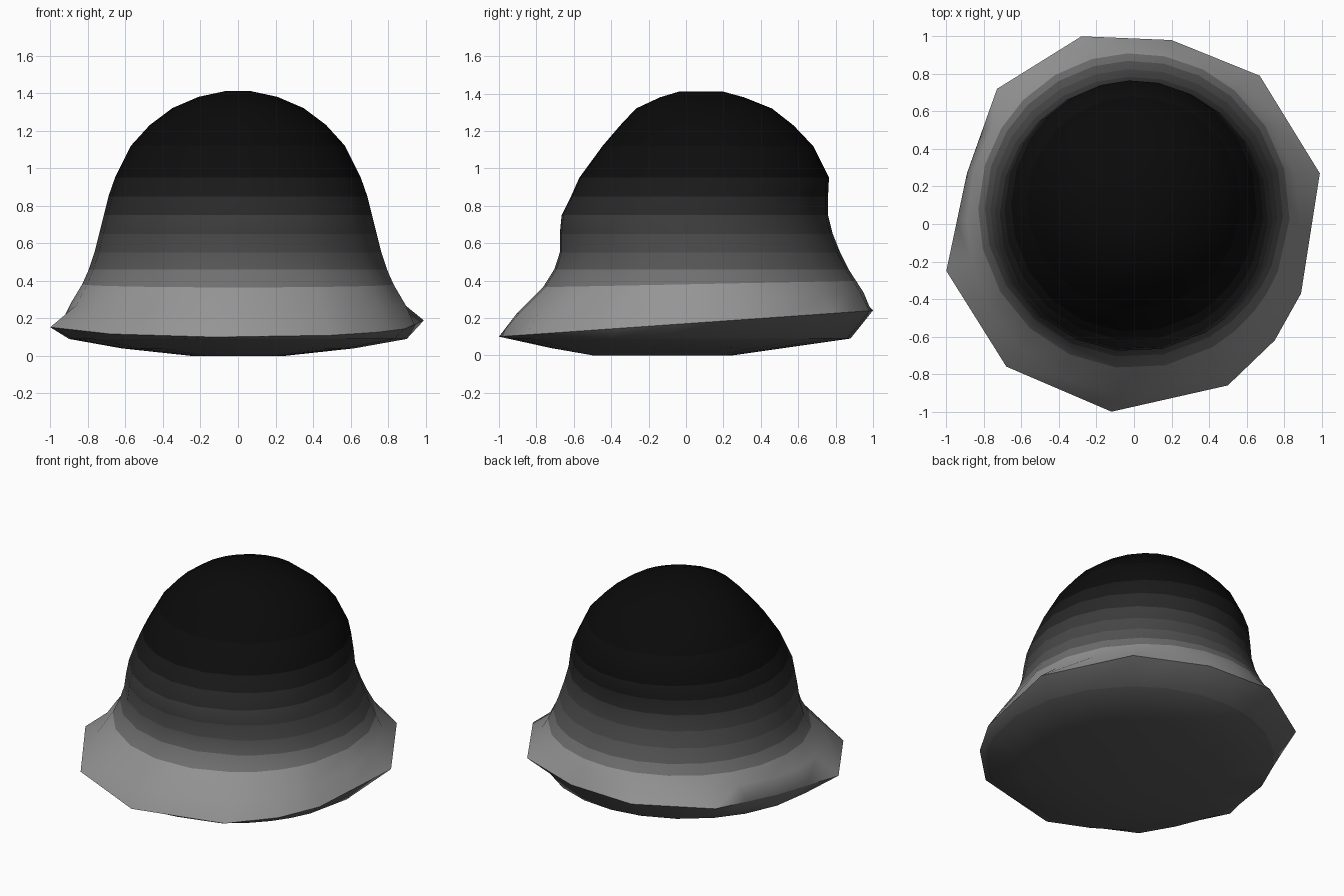
import bpy, bmesh, math
from mathutils import Vector

if "Cube" in bpy.data.objects:
    bpy.data.objects.remove(bpy.data.objects["Cube"])

# Irregular rim outline seen from above
rim = [(-0.28, 1.0), (0.2, 0.98), (0.67, 0.79), (0.99, 0.27), (0.89, -0.37), (0.75, -0.62),
       (0.5, -0.86), (-0.12, -1.0), (-0.68, -0.76), (-1.0, -0.25), (-0.89, 0.27), (-0.73, 0.72)]
rim2 = []
for a, b in zip(rim, rim[1:] + rim[:1]):
    rim2 += [Vector(a), (Vector(a) + Vector(b)) / 2]
angles = [math.atan2(p.y, p.x) for p in rim2]

# Ring sections: height, slope along y, half width, front y, back y, linear grey of band below
dome = [(1.41, 0, .07, -.04, .20, .003), (1.38, 0, .21, -.14, .31, .003),
        (1.32, 0, .35, -.27, .46, .003), (1.23, 0, .47, -.355, .575, .003),
        (1.12, 0, .57, -.45, .68, .004), (0.95, 0, .655, -.575, .765, .010),
        (0.85, 0, .69, -.62, .76, .022), (0.75, 0, .715, -.67, .76, .045),
        (0.65, 0, .74, -.68, .785, .065), (0.55, 0, .765, -.68, .825, .09),
        (0.46, 0, .795, -.71, .87, .16), (0.38, .02, .83, -.77, .91, .30),
        (0.28, .06, .89, -.91, .95, .30)]
under = [(0.09, 0, .90, -.96, .88, .10), (0.04, 0, .62, -.73, .53, .10),
         (0.0, 0, .25, -.5, .25, .10)]


def section(z, slope, hw, front, back, grey):
    yc, hy = (front + back) / 2, (back - front) / 2
    pts = []
    for a, r in zip(angles, rim2):
        p = Vector((hw * math.cos(a), yc + hy * math.sin(a)))
        if p.length > r.length * .98:          # keep inside the rim
            p = p.normalized() * r.length * .98
        pts.append((p.x, p.y, z + slope * p.y))
    return pts


rim_ring = [(p.x, p.y, 0.17 + 0.07 * p.y) for p in rim2]
rings = [section(*d) for d in dome] + [rim_ring] + [section(*u) for u in under]
greys = [d[5] for d in dome] + [.13] + [u[5] for u in under]

# Dome, flared brim and rounded underside as one lofted skin
bm = bmesh.new()
loops = [[bm.verts.new(p) for p in ring] for ring in rings]
n = len(rim2)
for k in range(len(loops) - 1):
    for i in range(n):
        j = (i + 1) % n
        f = bm.faces.new((loops[k][i], loops[k + 1][i], loops[k + 1][j], loops[k][j]))
        f.material_index = k
bm.faces.new(loops[0]).material_index = 0
bm.faces.new(loops[-1]).material_index = len(loops) - 1
bmesh.ops.recalc_face_normals(bm, faces=bm.faces)
mesh = bpy.data.meshes.new("domed_cap")
bm.to_mesh(mesh)
bm.free()

# Black crown fading to a grey brim
shades = {}
for g in greys:
    if g not in shades:
        shades[g] = bpy.data.materials.new("grey_shade")
        shades[g].diffuse_color = (g, g, g, 1)
    mesh.materials.append(shades[g])

cap = bpy.data.objects.new("domed_cap", mesh)
bpy.context.collection.objects.link(cap)
bpy.context.view_layer.objects.active = cap
cap.select_set(True)
bpy.ops.object.shade_smooth_by_angle(angle=math.radians(50))

for m in bpy.data.materials:
    if m.users and not m.is_grease_pencil:
        m.use_nodes = True
        m.node_tree.nodes["Principled BSDF"].inputs["Base Color"].default_value = m.diffuse_color
